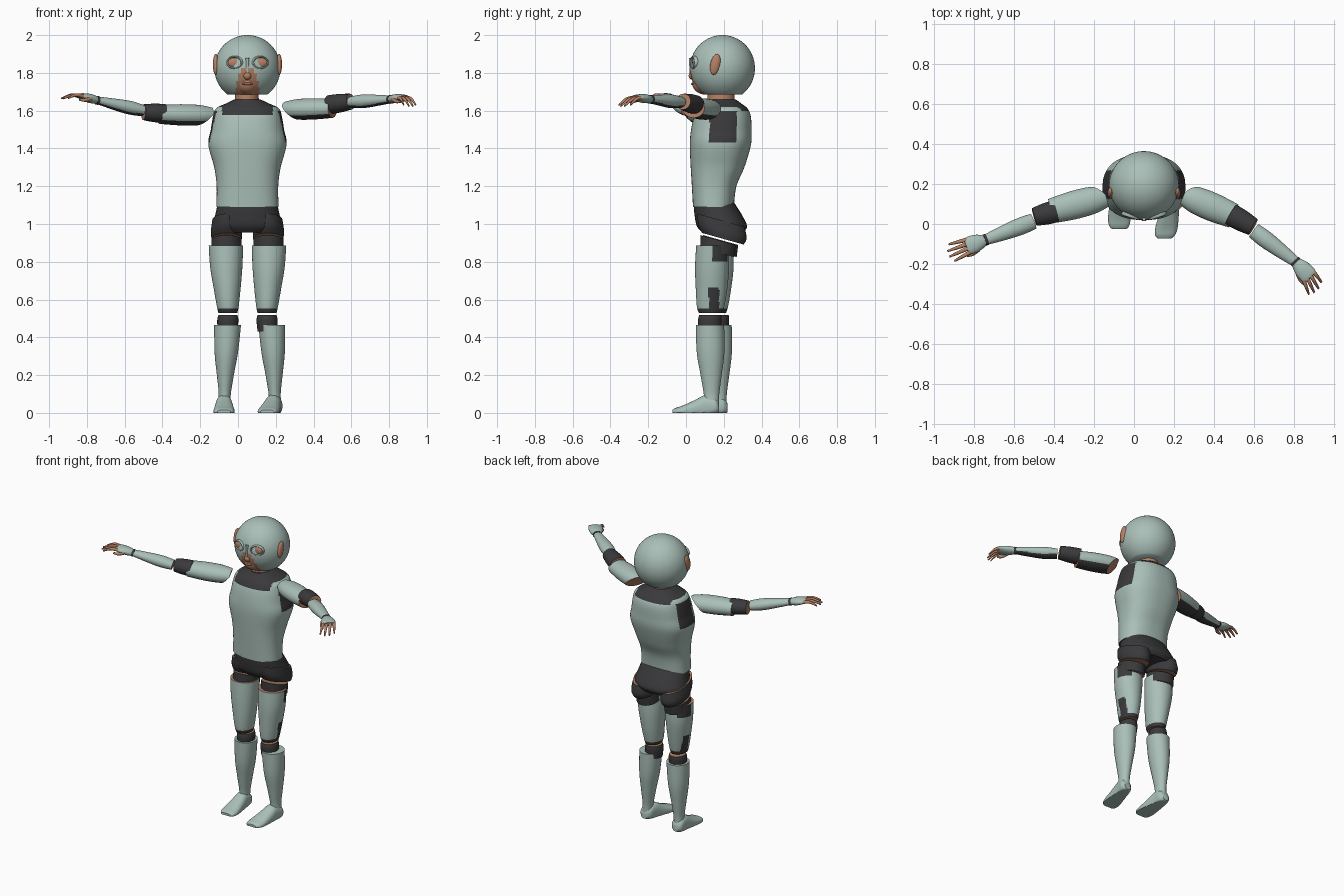
import bpy, bmesh, math
from mathutils import Vector, Matrix

cube = bpy.data.objects.get("Cube")
if cube:
    bpy.data.objects.remove(cube)


def material(name, rgb):
    m = bpy.data.materials.new(name)
    m.use_nodes = True
    m.diffuse_color = (*rgb, 1)
    m.node_tree.nodes["Principled BSDF"].inputs["Base Color"].default_value = (*rgb, 1)
    return m


TEAL = material("pale teal armour", (0.40, 0.52, 0.48))
DARK = material("charcoal cloth", (0.042, 0.042, 0.045))
SKIN = material("tan skin", (0.46, 0.22, 0.13))
LIP = material("lip brown", (0.36, 0.15, 0.09))
X, Y, Z = Vector((1, 0, 0)), Vector((0, 1, 0)), Vector((0, 0, 1))
MID = 0.05  # centre line of the body
parts = []


def finish(name, bm, mats, rule=None):
    bmesh.ops.recalc_face_normals(bm, faces=bm.faces)
    if rule:
        for f in bm.faces:
            if f.material_index == 0:
                f.material_index = int(rule(f.calc_center_median(), f.normal))
    mesh = bpy.data.meshes.new(name)
    bm.to_mesh(mesh)
    bm.free()
    for m in mats:
        mesh.materials.append(m)
    ob = bpy.data.objects.new(name, mesh)
    bpy.context.collection.objects.link(ob)
    parts.append(ob)
    return ob


def smooth_path(rings, steps):
    """Catmull-Rom interpolation of ring tuples."""
    out = []
    for i in range(len(rings) - 1):
        a, b, c, d = (rings[max(0, min(len(rings) - 1, i + k))] for k in (-1, 0, 1, 2))
        for s in range(steps):
            t = s / steps
            out.append([q + t / 2 * (r - p + t * (2 * p - 5 * q + 4 * r - w + t * (3 * (q - r) + w - p)))
                        for p, q, r, w in zip(a, b, c, d)])
    return out + [rings[-1]]


def loft(name, rings, mats, u=X, v=Y, rule=None, n=40, steps=5, power=2, floor=False, cut=None):
    """Skin elliptical rings (x, y, z, radius along u, radius along v)."""
    bm = bmesh.new()
    loops = []
    for x, y, z, ru, rv in smooth_path(rings, steps):
        loop = []
        for k in range(n):
            a = math.tau * k / n
            c, s = math.cos(a), math.sin(a)
            p = Vector((x, y, z)) + u * (ru * math.copysign(abs(c) ** (2 / power), c))
            p += v * (rv * math.copysign(abs(s) ** (2 / power), s))
            if floor:
                p.z = max(p.z, 0)
            loop.append(bm.verts.new(p))
        loops.append(loop)
    for a, b in zip(loops, loops[1:]):
        for k in range(n):
            bm.faces.new((a[k], a[k - 1], b[k - 1], b[k]))
    for loop in (loops[0], loops[-1]):
        bm.faces.new(loop).material_index = len(mats) - 1
    if cut:
        geom = bm.verts[:] + bm.edges[:] + bm.faces[:]
        res = bmesh.ops.bisect_plane(bm, geom=geom, plane_co=cut[0], plane_no=cut[1], clear_outer=True)
        edges = [e for e in res["geom_cut"] if isinstance(e, bmesh.types.BMEdge)]
        for f in bmesh.ops.holes_fill(bm, edges=edges)["faces"]:
            f.material_index = len(mats) - 1
    return finish(name, bm, mats, rule)


def ball(name, centre, radii, mats, rule=None, tilt=0, cut=None):
    bm = bmesh.new()
    bmesh.ops.create_uvsphere(bm, u_segments=64, v_segments=40, radius=1)
    bm.transform(Matrix.Translation(centre) @ Matrix.Rotation(tilt, 4, "X") @ Matrix.Diagonal((*radii, 1)))
    if cut:
        res = bmesh.ops.bisect_plane(bm, geom=bm.verts[:] + bm.edges[:] + bm.faces[:],
                                     plane_co=(0, 0, cut), plane_no=-Z, clear_outer=True)
        bmesh.ops.holes_fill(bm, edges=[e for e in res["geom_cut"] if isinstance(e, bmesh.types.BMEdge)])
    return finish(name, bm, mats, rule)


# Head: helmet with a face opening, muzzle, ears and goggles
def face_opening(c, n):
    return c.y < 0.13 and c.z < 1.83 and abs(c.x - MID) < 0.035 + 0.25 * (1.83 - c.z)


ball("helmet", (MID, 0.193, 1.825), (0.175, 0.172, 0.175), [TEAL, SKIN], face_opening, cut=1.685)
ball("muzzle", (MID, 0.105, 1.745), (0.062, 0.072, 0.06), [SKIN])
ball("nose", (MID, 0.036, 1.785), (0.022, 0.022, 0.022), [SKIN])
ball("lips", (MID, 0.037, 1.742), (0.03, 0.01, 0.007), [LIP])
loft("nose_bridge", [(MID, 0.04, 1.79, 0.012, 0.02), (MID, 0.035, 1.88, 0.01, 0.02)], [TEAL])
loft("neck", [(0.047, 0.185, 1.62, 0.065, 0.072), (0.047, 0.185, 1.73, 0.06, 0.07)], [SKIN])
for s, side in ((1, "left"), (-1, "right")):
    ball(side + "_ear", (MID + s * 0.168, 0.155, 1.845), (0.015, 0.026, 0.056), [SKIN], tilt=-0.2)
    eye = (MID + s * 0.066, 0.045, 1.855)
    ball(side + "_eye", eye, (0.038, 0.012, 0.026), [SKIN])
    bpy.ops.mesh.primitive_torus_add(major_radius=0.04, minor_radius=0.007, major_segments=40,
                                     minor_segments=10, location=eye, rotation=(math.pi / 2, 0, s * 0.3))
    ring = bpy.context.object
    ring.name = side + "_goggle_rim"
    ring.scale = (1, 0.75, 2)
    ring.data.materials.append(TEAL)
    parts.append(ring)


# Torso with dark yoke and arm openings
def torso_cloth(c, n):
    off = abs(c.x - MID)
    yoke = c.z > 1.575 and off < 0.135 and (c.y < 0.2 or c.z > 1.6) or c.z > 1.622
    armhole = off > 0.12 and 1.43 < c.z < 1.6 and 0.125 < c.y < 0.27
    return yoke or armhole


torso = [(0.145, 1.09, 0.165, 0.108), (0.149, 1.2, 0.163, 0.118), (0.167, 1.3, 0.176, 0.142),
         (0.182, 1.42, 0.207, 0.162), (0.187, 1.5, 0.194, 0.16), (0.193, 1.57, 0.182, 0.15),
         (0.195, 1.612, 0.166, 0.13), (0.19, 1.64, 0.11, 0.1), (0.185, 1.66, 0.068, 0.078)]
loft("torso", [(MID, *r) for r in torso], [TEAL, DARK], rule=torso_cloth, n=96, steps=8, power=2.4)

# Shorts
loft("hips", [(MID, 0.147, 1.115, 0.155, 0.107), (MID, 0.17, 1.05, 0.17, 0.125),
              (MID, 0.19, 0.99, 0.18, 0.133), (MID, 0.195, 0.955, 0.14, 0.11)], [DARK], power=2.3)

# Legs: one forward and splayed, the other set back
SLOPE = Vector((0, 1, -0.28))
for s, side, back, splay, turn in ((1, "left", 0, 0.024, -0.045), (-1, "right", 0.04, 0, 0)):
    def at(off, y, z, ru, rv):
        return (MID + s * off, y, z, ru, rv)

    loft(side + "_short_leg", [at(0.108, 0.185, 1.02, 0.078, 0.125), at(0.111, 0.193, 0.96, 0.083, 0.128),
                               at(0.11, 0.195, 0.922, 0.08, 0.11)], [DARK, SKIN], v=SLOPE)
    loft(side + "_thigh_strap", [at(0.111, 0.165 + back / 3, 0.85, 0.08, 0.09),
                                 at(0.111, 0.17 + back / 3, 0.915, 0.08, 0.093)], [DARK, SKIN], v=SLOPE)

    def thigh_cloth(c, n, s=s, back=back):
        outer, y = s * n.x > 0.2, c.y - back * 0.6
        return c.z < 0.553 or outer and (c.z > 0.8 and 0.14 < y < 0.22 or c.z < 0.66 and 0.12 < y < 0.175)

    loft(side + "_thigh", [at(0.114, 0.14 + back * 0.6, 0.885, 0.091, 0.086),
                           at(0.112, 0.138 + back * 0.6, 0.77, 0.085, 0.09),
                           at(0.107, 0.135 + back * 0.5, 0.65, 0.07, 0.083),
                           at(0.104, 0.13 + back * 0.5, 0.56, 0.057, 0.072),
                           at(0.104, 0.13 + back * 0.5, 0.53, 0.05, 0.062)],
         [TEAL, DARK, SKIN], rule=thigh_cloth, n=56, steps=8)
    loft(side + "_knee", [at(0.104, 0.128 + back, 0.518, 0.05, 0.058),
                          at(0.104, 0.126 + back, 0.49, 0.056, 0.062),
                          at(0.106, 0.125 + back, 0.43, 0.052, 0.058)], [DARK, SKIN])
    loft(side + "_shin", [at(0.105 + splay, 0.127 + back, 0.465, 0.071, 0.075),
                          at(0.112 + splay, 0.13 + back, 0.32, 0.062, 0.073),
                          at(0.117 + splay, 0.133 + back, 0.2, 0.045, 0.056),
                          at(0.12 + splay, 0.135 + back, 0.1, 0.032, 0.041),
                          at(0.123 + splay, 0.135 + back, 0.04, 0.034, 0.04)], [TEAL])
    foot = [(0.175, 0.025, 0.022, 0.022), (0.155, 0.035, 0.04, 0.042), (0.105, 0.035, 0.043, 0.06),
            (0.045, 0.02, 0.05, 0.047), (-0.02, 0.008, 0.056, 0.03), (-0.055, 0.006, 0.05, 0.02),
            (-0.072, 0.006, 0.035, 0.01)]
    loft(side + "_foot", [(MID + s * (0.124 + splay) + turn * (0.17 - y) / 0.24, y + back * 1.15, z, ru, rv)
                          for y, z, ru, rv in foot], [TEAL], v=Z, floor=True, power=2.4)


# Arms: each part is lofted between two joints with radii along its length
def limb(name, a, b, radii, mats, **kw):
    a, b = Vector(a), Vector(b)
    d = b - a
    u = d.cross(Z).normalized()
    rings = [(*(a + d * t), w, h) for t, w, h in radii]
    return loft(name, rings, mats, u=u, v=u.cross(d).normalized(), **kw)


def underside(c, n):
    return n.z < -0.72


arms = {
    "left": ((0.25, 0.145, 1.605), (0.5, 0.04, 1.612), (0.485, 0.048, 1.632), (0.597, -0.015, 1.648),
             (0.6, -0.033, 1.645), (0.81, -0.19, 1.66), (0.872, -0.255, 1.668), (0.915, -0.335, 1.625)),
    "right": ((-0.14, 0.137, 1.575), (-0.415, 0.065, 1.58), (-0.39, 0.065, 1.585), (-0.5, 0.035, 1.592),
              (-0.505, 0.013, 1.6), (-0.745, -0.08, 1.655), (-0.825, -0.108, 1.675), (-0.93, -0.15, 1.665)),
}
for side, (sh, cuff, el0, el1, f0, wrist, knuckle, tip) in arms.items():
    s = 1 if side == "left" else -1
    plane = (Vector(sh) + Vector((s * 0.05, 0, -0.01)), Vector((-s * 0.6, 0.5, -0.65)))
    limb(side + "_upper_arm", sh, cuff, [(0, 0.052, 0.042), (0.25, 0.068, 0.054), (0.6, 0.071, 0.056),
                                         (1, 0.062, 0.05)],
         [TEAL, DARK, SKIN], rule=underside, steps=8, cut=plane)
    limb(side + "_elbow", el0, el1, [(0, 0.056, 0.05), (0.5, 0.054, 0.049), (1, 0.045, 0.042)], [DARK, SKIN])
    limb(side + "_forearm", f0, wrist, [(0, 0.04, 0.03), (0.3, 0.043, 0.036), (0.7, 0.035, 0.028),
                                        (1, 0.026, 0.02)], [TEAL, DARK, SKIN], rule=underside, steps=8)
    d = (Vector(knuckle) - Vector(wrist)).normalized()
    across = d.cross(Z).normalized()
    limb(side + "_wrist_band", Vector(wrist) - d * 0.008, Vector(wrist) + d * 0.006,
         [(0, 0.029, 0.023), (1, 0.029, 0.023)], [DARK])
    limb(side + "_glove", wrist, knuckle, [(0, 0.026, 0.02), (0.5, 0.042, 0.024), (1, 0.044, 0.018),
                                           (1.2, 0.036, 0.012)], [TEAL, SKIN])
    # Four drooping fingers and a thumb
    reach = Vector(tip) - Vector(knuckle)
    for k, length in enumerate((0.85, 1, 1, 0.85)):
        off = (k - 1.5) * 0.021
        base = Vector(knuckle) + across * off
        end = base + reach * length + across * off * 0.4
        bend = base.lerp(end, 0.5) + Z * 0.012
        loft(f"{side}_finger_{k + 1}", [(*base, 0.011, 0.011), (*bend, 0.009, 0.009), (*end, 0.005, 0.005)],
             [SKIN], u=across, v=Z, n=12)
    root = Vector(wrist).lerp(Vector(knuckle), 0.5) - across * s * -0.03
    mid = root + d * 0.04 - across * s * -0.015 - Z * 0.018
    end = mid + d * 0.035 - Z * 0.006
    loft(side + "_thumb", [(*root, 0.014, 0.013), (*mid, 0.01, 0.01), (*end, 0.006, 0.006)],
         [SKIN], u=across, v=Z, n=12)

# Smooth shading with sharp rims
bpy.ops.object.select_all(action="DESELECT")
for ob in parts:
    ob.select_set(True)
bpy.context.view_layer.objects.active = parts[0]
bpy.ops.object.shade_smooth_by_angle(angle=math.radians(40))
